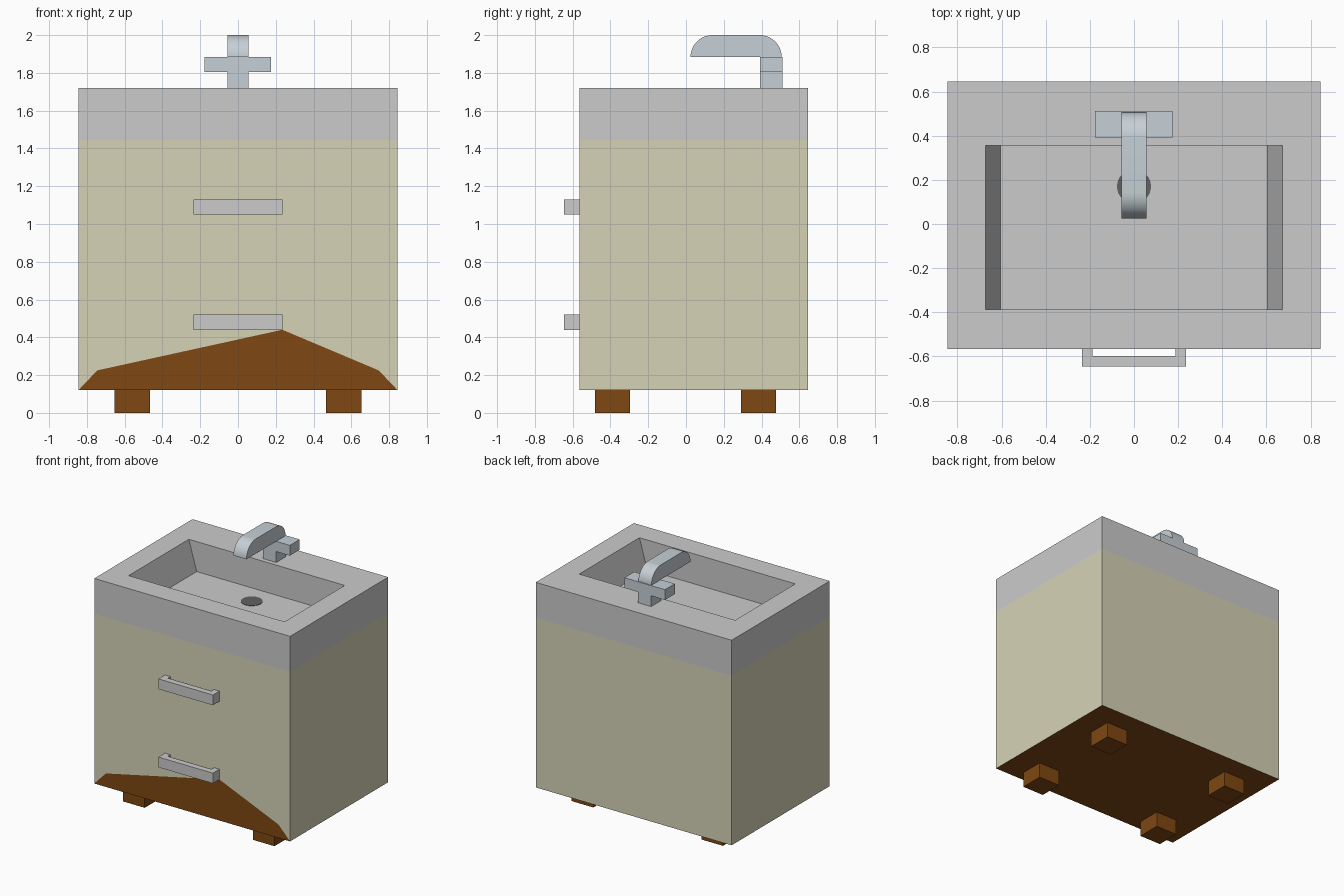
import bpy, bmesh
from math import sin, cos, pi

if "Cube" in bpy.data.objects:
    bpy.data.objects.remove(bpy.data.objects["Cube"])


def material(name, rgb):
    m = bpy.data.materials.new(name)
    m.diffuse_color = (*rgb, 1)
    m.use_nodes = True
    m.node_tree.nodes["Principled BSDF"].inputs["Base Color"].default_value = m.diffuse_color
    return m


BEIGE = material("beige_paint", (0.67, 0.65, 0.47))
BROWN = material("brown_wood", (0.21, 0.065, 0.006))
STEEL = material("steel", (0.57, 0.63, 0.67))
DARK = material("dark_drain", (0.12, 0.12, 0.12))


def finish(name, bm, *mats):
    bmesh.ops.recalc_face_normals(bm, faces=bm.faces)
    mesh = bpy.data.meshes.new(name)
    bm.to_mesh(mesh)
    bm.free()
    for m in mats:
        mesh.materials.append(m)
    ob = bpy.data.objects.new(name, mesh)
    bpy.context.collection.objects.link(ob)
    return ob


def rect(x0, x1, y0, y1, z):
    return [(x0, y0, z), (x1, y0, z), (x1, y1, z), (x0, y1, z)]


def loft(name, rings, *mats):
    """Skin a stack of equal-length point rings and cap both ends."""
    bm = bmesh.new()
    vs = [[bm.verts.new(p) for p in r] for r in rings]
    n = len(vs[0])
    for a, b in zip(vs, vs[1:]):
        for i in range(n):
            j = (i + 1) % n
            bm.faces.new((a[i], a[j], b[j], b[i]))
    bm.faces.new(vs[0][::-1])
    bm.faces.new(vs[-1])
    return finish(name, bm, *mats)


def box(name, x0, x1, y0, y1, z0, z1, *mats):
    return loft(name, [rect(x0, x1, y0, y1, z0), rect(x0, x1, y0, y1, z1)], *mats)


X, Y0, Y1 = 0.845, -0.565, 0.645
BASE, RIM, TOP, FLOOR = 0.12, 1.445, 1.72, 1.486

# Cabinet: beige box, front split along a brown gable, brown underside
bm = bmesh.new()
lo = [bm.verts.new(p) for p in rect(-X, X, Y0, Y1, BASE)]
hi = [bm.verts.new(p) for p in rect(-X, X, Y0, Y1, RIM)]
gable = [bm.verts.new((x, Y0, z)) for x, z in
         ((0.745, 0.225), (0.235, 0.44), (-0.745, 0.225))]
bm.faces.new(lo[::-1]).material_index = 1
bm.faces.new([lo[0], lo[1]] + gable).material_index = 1
bm.faces.new([lo[0]] + gable[::-1] + [lo[1], hi[1], hi[0]])
for i in (1, 2, 3):
    j = (i + 1) % 4
    bm.faces.new((lo[i], lo[j], hi[j], hi[i]))
bm.faces.new(hi)
finish("cabinet", bm, BEIGE, BROWN)

# Sink block with a recessed basin, sloping at its two ends
loft("sink", [rect(-X, X, Y0, Y1, RIM), rect(-X, X, Y0, Y1, TOP),
              rect(-0.673, 0.673, -0.387, 0.355, TOP),
              rect(-0.605, 0.605, -0.387, 0.355, FLOOR)])

# Drain
loft("drain", [[(0.077 * cos(2 * pi * i / 32), 0.17 + 0.077 * sin(2 * pi * i / 32), z)
                for i in range(32)] for z in (FLOOR - 0.01, FLOOR + 0.003)], DARK)

# Feet
for side, x in (("left", -0.56), ("right", 0.56)):
    for end, y in (("front", -0.39), ("back", 0.383)):
        box(f"{end}_{side}_foot", x - 0.093, x + 0.093, y - 0.093, y + 0.093, 0, BASE, BROWN)

# Drawer handles: U-shaped outline extruded upward
U = [(-0.235, Y0), (-0.235, -0.645), (0.235, -0.645), (0.235, Y0),
     (0.188, Y0), (0.188, -0.597), (-0.188, -0.597), (-0.188, Y0)]
for name, z in (("lower_handle", 0.44), ("upper_handle", 1.05)):
    loft(name, [[(x, y, h) for x, y in U] for h in (z, z + 0.08)])

# Tap: stem, cross bar and spout with rounded ends
box("tap_stem", -0.056, 0.056, 0.391, 0.51, TOP, 1.805, STEEL)
box("tap_cross_bar", -0.177, 0.174, 0.391, 0.512, 1.805, 1.885, STEEL)
N, R, H = 16, 0.117, 0.115
arc = [(0.389 + R * cos(pi / 2 * i / N), 1.885 + H * sin(pi / 2 * i / N)) for i in range(N + 1)]
arc += [(0.141 - R * sin(pi / 2 * i / N), 1.885 + H * cos(pi / 2 * i / N)) for i in range(N + 1)]
spout = loft("tap_spout", [[(x, y, z) for y, z in arc] for x in (-0.056, 0.056)], STEEL)
bpy.context.view_layer.objects.active = spout
spout.select_set(True)
bpy.ops.object.shade_smooth_by_angle()
